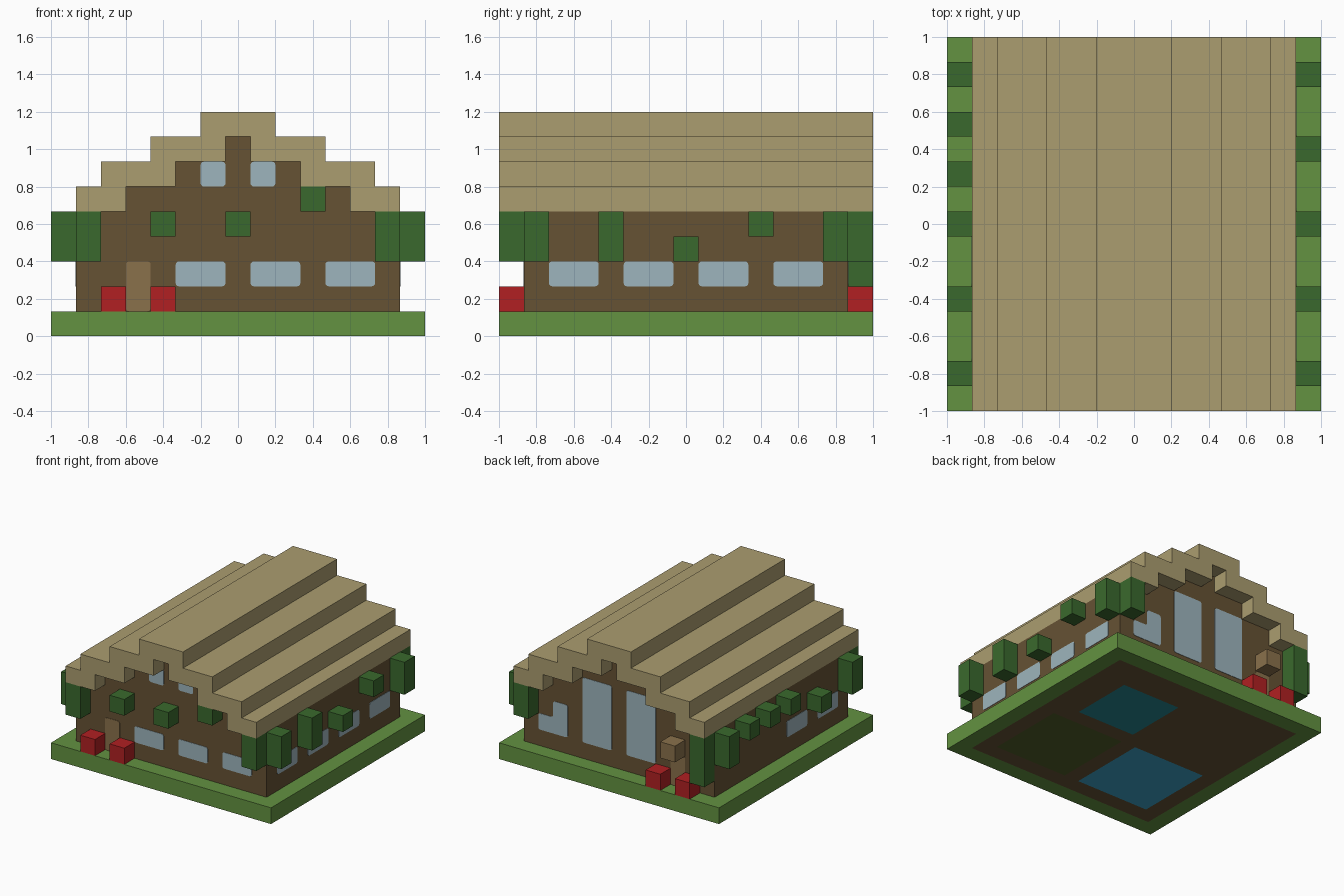
import bpy
import bmesh
from mathutils import Vector

cube = bpy.data.objects.get("Cube")
if cube:
    bpy.data.objects.remove(cube, do_unlink=True)

CELLS = 15
UNIT = 2 / CELLS


def material(name, rgb):
    """Flat material from an sRGB byte colour, stored as linear values."""
    linear = [((c / 255 + 0.055) / 1.055) ** 2.4 for c in rgb]
    mat = bpy.data.materials.new(name)
    mat.use_nodes = True
    mat.diffuse_color = (*linear, 1)
    bsdf = mat.node_tree.nodes["Principled BSDF"]
    bsdf.inputs["Base Color"].default_value = (*linear, 1)
    bsdf.inputs["Roughness"].default_value = 0.9
    return mat


grass = material("grass green", (99, 146, 65))
brown = material("wall brown", (102, 82, 52))
thatch = material("roof tan", (171, 157, 112))
leaf = material("leaf green", (58, 105, 45))
red = material("flower red", (177, 32, 34))
glass = material("window blue", (158, 181, 189))
wood = material("door wood", (138, 113, 75))
teal = material("floor teal", (38, 133, 144))
blue = material("floor blue", (60, 164, 200))
olive = material("floor olive", (80, 93, 40))


def world(x, y, z):
    """Grid cell coordinates to model coordinates."""
    return Vector((x * UNIT - 1, y * UNIT - 1, z * UNIT))


def finish(name, bm, *mats):
    bmesh.ops.recalc_face_normals(bm, faces=bm.faces)
    mesh = bpy.data.meshes.new(name)
    bm.to_mesh(mesh)
    bm.free()
    for mat in mats:
        mesh.materials.append(mat)
    obj = bpy.data.objects.new(name, mesh)
    bpy.context.collection.objects.link(obj)
    return obj


def extrude(bm, vec):
    geom = bmesh.ops.extrude_face_region(bm, geom=bm.faces[:], use_keep_orig=True)["geom"]
    verts = [v for v in geom if isinstance(v, bmesh.types.BMVert)]
    bmesh.ops.translate(bm, verts=verts, vec=vec)


def profile(name, points, y0, y1, mat):
    """Extrude an x-z outline along y."""
    bm = bmesh.new()
    bm.faces.new([bm.verts.new(world(x, y0, z)) for x, z in points])
    extrude(bm, (0, (y1 - y0) * UNIT, 0))
    return finish(name, bm, mat)


def block(name, x, y, z0, z1, mat):
    """One cell wide column between two heights."""
    return profile(name, [(x, z0), (x + 1, z0), (x + 1, z1), (x, z1)], y, y + 1, mat)


def mirrored(points):
    return points + [(CELLS - x, z) for x, z in reversed(points)]


# Ground slab, with the floor colours showing on its underside
floors = [(1, 1, 14, 14, 1), (8, 8, 12, 12, 2), (2, 2, 7, 7, 3), (8, 2, 13, 7, 4)]
bm = bmesh.new()
bmesh.ops.create_grid(bm, x_segments=CELLS, y_segments=CELLS, size=1)
extrude(bm, (0, 0, UNIT))
for face in bm.faces:
    c = face.calc_center_median()
    if c.z < UNIT / 4:
        cx, cy = (c.x + 1) / UNIT, (c.y + 1) / UNIT
        for x0, y0, x1, y1, index in floors:
            if x0 < cx < x1 and y0 < cy < y1:
                face.material_index = index
bmesh.ops.dissolve_limit(bm, angle_limit=0.01, verts=bm.verts, edges=bm.edges,
                         delimit={'MATERIAL'})
finish("ground_slab", bm, grass, brown, teal, blue, olive)

# House body with stepped gables, and the stepped roof that covers it
gable = [(3, 5), (3, 6), (5, 6), (5, 7), (7, 7), (7, 8)]
eaves = [(1, 5), (1, 6), (2, 6), (2, 7), (4, 7), (4, 8), (6, 8), (6, 9)]
profile("house_walls", mirrored([(1, 1), (1, 5)] + gable), 1, 14, brown)
profile("roof", mirrored(eaves) + mirrored(gable)[::-1], 0, CELLS, thatch)

# Thin plates on the four walls: outline in (along wall, height) cells
PLATE = 0.003
WALLS = {
    "front": (lambda u, v: world(u, 1, v), Vector((0, -1, 0))),
    "back": (lambda u, v: world(u, 14, v), Vector((0, 1, 0))),
    "right": (lambda u, v: world(14, u, v), Vector((1, 0, 0))),
    "left": (lambda u, v: world(1, u, v), Vector((-1, 0, 0))),
}


def panel(name, side, points, mat):
    place, out = WALLS[side]
    bm = bmesh.new()
    bm.faces.new([bm.verts.new(place(u, v) + out * PLATE) for u, v in points])
    bmesh.ops.bevel(bm, geom=bm.verts[:], offset=0.018, segments=3, profile=0.5,
                    affect='VERTICES')
    extrude(bm, -2 * PLATE * out)
    return finish(f"{side}_{name}", bm, mat)


def rect(u0, u1, v0, v1):
    return [(u0, v0), (u1, v0), (u1, v1), (u0, v1)]


# Low windows along the walls
for side, starts in {"front": (5, 8, 11), "right": (2, 5, 8, 11), "left": (2, 5)}.items():
    for u in starts:
        panel("window", side, rect(u, u + 2, 2, 3), glass)

# Gable windows, tall back windows and the stepped back window
for u in (6, 8):
    panel("gable_window", "front", rect(u, u + 1, 6, 7), glass)
for u in (5, 8):
    panel("tall_window", "back", rect(u, u + 2, 2, 6), glass)
panel("stepped_window", "back",
      [(11, 2), (13, 2), (13, 3), (12, 3), (12, 4), (11, 4)], glass)

# Doors with red flowers on both sides, and the awning at the back
for side, y in (("front", 0), ("back", 14)):
    panel("door", side, rect(3, 4, 1, 3), wood)
    for x in (2, 4):
        block(f"{side}_flower", x, y, 1, 2, red)
block("back_awning", 3, 14, 3, 4, wood)

# Hanging leaves: position along the wall, bottom and top height
LEAVES = {
    "front": [(1, 3, 5), (4, 4, 5), (7, 4, 5), (10, 5, 6), (13, 3, 5)],
    "back": [(1, 2, 5), (13, 3, 5)],
    "right": [(1, 3, 5), (4, 3, 5), (7, 3, 4), (10, 4, 5), (13, 3, 5)],
    "left": [(1, 3, 5), (4, 3, 4), (7, 4, 5), (9, 4, 5), (11, 4, 5), (13, 3, 5)],
}
for side, items in LEAVES.items():
    edge = 0 if side in ("front", "left") else CELLS - 1
    for u, z0, z1 in items:
        x, y = (u, edge) if side in ("front", "back") else (edge, u)
        block(f"{side}_leaves", x, y, z0, z1, leaf)
